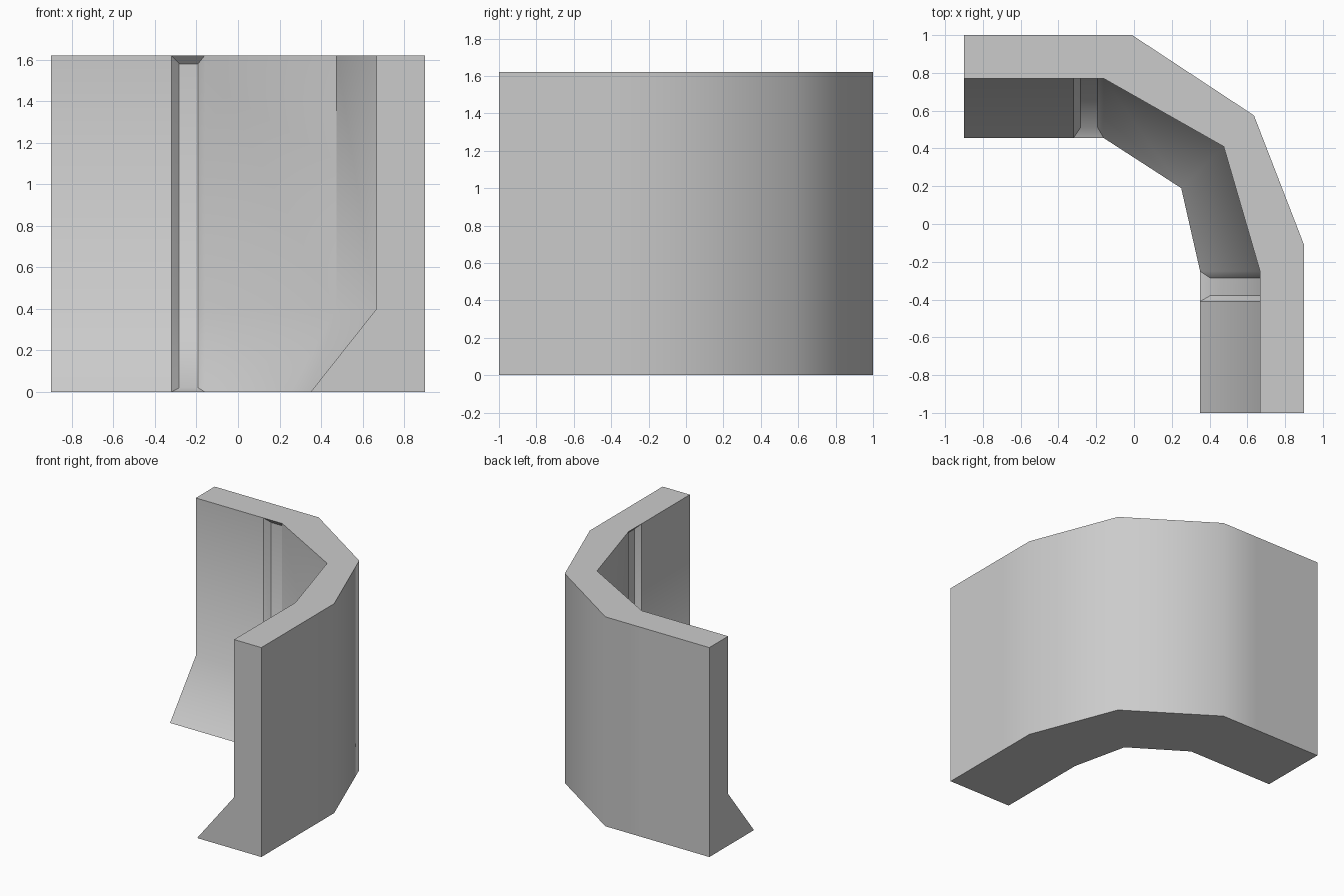
import bpy, bmesh, math
from mathutils import Vector

if "Cube" in bpy.data.objects:
    bpy.data.objects.remove(bpy.data.objects["Cube"])

HEIGHT, KNEE = 1.62, 0.40

# Plan stations along the bend: outer face, inner wall, foot of the sloped base
stations = [
    ((-0.90, 1.00), (-0.90, 0.77), (-0.90, 0.455)),
    ((-0.32, 1.00), (-0.32, 0.77), (-0.32, 0.455)),
    ((-0.01, 1.00), (-0.16, 0.77), (-0.16, 0.455)),
    ((0.635, 0.575), (0.475, 0.41), (0.25, 0.19)),
    ((0.90, -0.11), (0.667, -0.25), (0.35, -0.25)),
    ((0.90, -0.41), (0.667, -0.41), (0.35, -0.41)),
    ((0.90, -1.00), (0.667, -1.00), (0.35, -1.00)),
]
# Groove segments: start station -> direction pushed into the wall
grooves = {1: Vector((0, 1, 0)), 4: Vector((1, 0, 0))}

bm = bmesh.new()

# Cross-section at each station: outer bottom, outer top, inner top, knee, toe
sections = []
for outer, inner, foot in stations:
    pts = [(*outer, 0), (*outer, HEIGHT), (*inner, HEIGHT), (*inner, KNEE), (*foot, 0)]
    sections.append([bm.verts.new(p) for p in pts])


def cut_groove(a, b, inward):
    """Recessed panel running from the top edge down over the sloped base."""
    rim = [a[2], a[3], a[4], b[4], b[3], b[2]]
    along = (b[4].co - a[4].co).normalized()
    levels = [(0.04, 1.58), (0.04, KNEE), (0.056, 0.02)]
    panel = []
    for i, v in enumerate(rim):
        depth, z = levels[i if i < 3 else 5 - i]
        p = v.co + inward * depth + along * (0.037 if i < 3 else -0.032)
        panel.append(bm.verts.new((p.x, p.y, z)))
    for i in range(6):
        j = (i + 1) % 6
        bm.faces.new((rim[i], rim[j], panel[j], panel[i]))
    bm.faces.new((panel[0], panel[1], panel[4], panel[5]))
    bm.faces.new((panel[1], panel[2], panel[3], panel[4]))


# Skin between sections
for s in range(len(sections) - 1):
    a, b = sections[s], sections[s + 1]
    for i in range(5):
        if s in grooves and i in (2, 3):
            continue
        j = (i + 1) % 5
        bm.faces.new((a[i], a[j], b[j], b[i]))
    if s in grooves:
        cut_groove(a, b, grooves[s])

# End caps
bm.faces.new(sections[0])
bm.faces.new(sections[-1])
bmesh.ops.recalc_face_normals(bm, faces=bm.faces[:])

mesh = bpy.data.meshes.new("curved_wall")
bm.to_mesh(mesh)
bm.free()
wall = bpy.data.objects.new("curved_wall", mesh)
bpy.context.collection.objects.link(wall)

# Smooth around the bend, sharp at edges
bpy.context.view_layer.objects.active = wall
wall.select_set(True)
bpy.ops.object.shade_smooth_by_angle(angle=math.radians(40))
